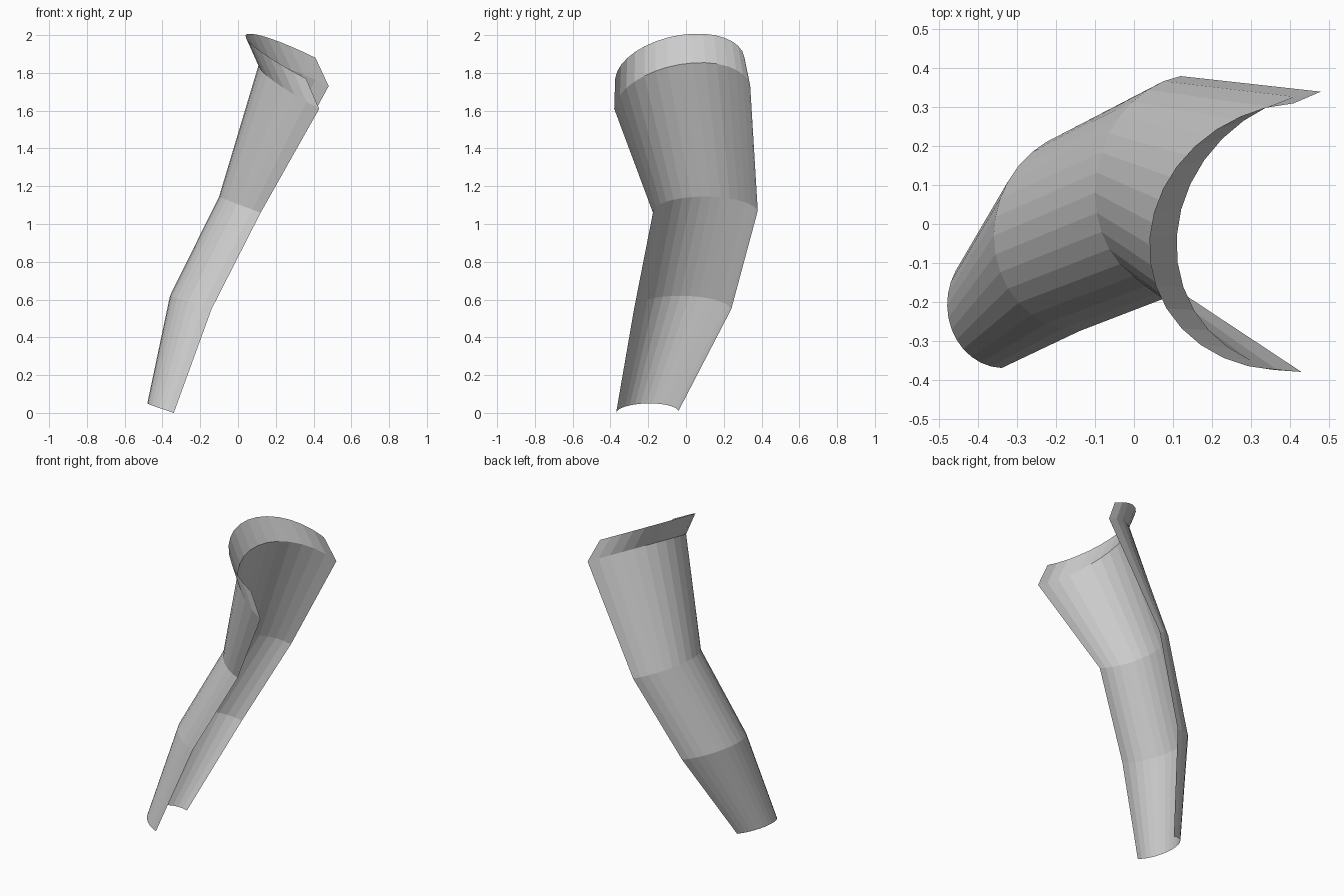
import bpy, bmesh, math
from mathutils import Vector

if "Cube" in bpy.data.objects:
    bpy.data.objects.remove(bpy.data.objects["Cube"])

SEGMENTS = 16
HALF_ARC = math.radians(86)

# Cross-sections from wrist to flared cuff: front edge, crown of the arc, back edge
sections = [
    ((-0.34, -0.37, 0.00), (-0.48, -0.21, 0.05), (-0.345, -0.04, 0.01)),
    ((-0.14, -0.275, 0.55), (-0.36, -0.03, 0.62), (-0.14, 0.24, 0.55)),
    ((0.12, -0.175, 1.06), (-0.10, 0.08, 1.145), (0.12, 0.38, 1.07)),
    ((0.43, -0.38, 1.61), (0.11, -0.03, 1.845), (0.48, 0.34, 1.73)),
    ((0.36, -0.375, 1.77), (0.04, -0.035, 2.00), (0.41, 0.31, 1.88)),
]


def arc(front, crown, back):
    """Open elliptical arc through the three given points."""
    front, crown, back = Vector(front), Vector(crown), Vector(back)
    middle = (front + back) / 2
    half, rise = (back - front) / 2, crown - middle
    low = math.cos(HALF_ARC)
    for i in range(SEGMENTS + 1):
        t = HALF_ARC * (2 * i / SEGMENTS - 1)
        yield (middle + half * math.sin(t) / math.sin(HALF_ARC)
               + rise * (math.cos(t) - low) / (1 - low))


# Open, faceted arm guard shell
bm = bmesh.new()
rings = [[bm.verts.new(p) for p in arc(*s)] for s in sections]
for lower, upper in zip(rings, rings[1:]):
    for i in range(SEGMENTS):
        bm.faces.new((lower[i], upper[i], upper[i + 1], lower[i + 1]))

# Crown side (-x) faces outward
if sum(f.normal.x * f.calc_area() for f in bm.faces if not f.normal_update()) > 0:
    bmesh.ops.reverse_faces(bm, faces=bm.faces[:])

mesh = bpy.data.meshes.new("arm_guard_shell")
bm.to_mesh(mesh)
bm.free()
shell = bpy.data.objects.new("arm_guard_shell", mesh)
bpy.context.collection.objects.link(shell)

grey = bpy.data.materials.new("plain grey")
grey.diffuse_color = (0.6, 0.6, 0.6, 1)
grey.use_nodes = True
grey.node_tree.nodes["Principled BSDF"].inputs["Base Color"].default_value = grey.diffuse_color
mesh.materials.append(grey)
